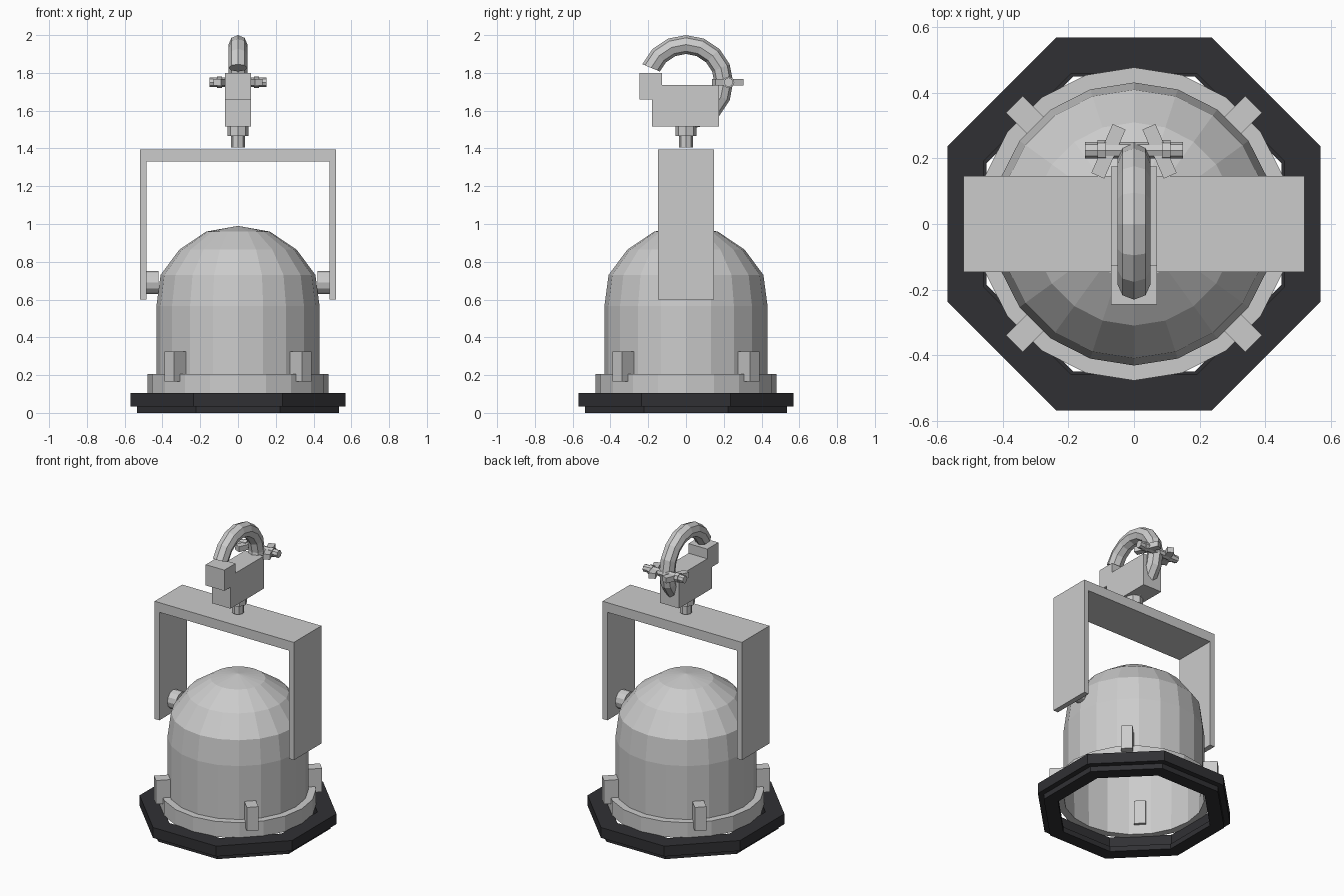
import bpy, bmesh, math
from mathutils import Matrix, Vector

if "Cube" in bpy.data.objects:
    bpy.data.objects.remove(bpy.data.objects["Cube"])


def finish(name, bm, mat=None, recalc=True):
    bmesh.ops.remove_doubles(bm, verts=bm.verts, dist=1e-5)
    if recalc:
        bmesh.ops.recalc_face_normals(bm, faces=bm.faces)
    me = bpy.data.meshes.new(name)
    bm.to_mesh(me)
    bm.free()
    ob = bpy.data.objects.new(name, me)
    bpy.context.collection.objects.link(ob)
    if mat:
        me.materials.append(mat)
    return ob


def lathe(name, profile, n, phase=0.0, closed=False, mat=None):
    """Revolve (radius, z) points around z in n flat steps."""
    bm = bmesh.new()
    rings = []
    for i in range(n):
        a = phase + 2 * math.pi * i / n
        rings.append([bm.verts.new((r * math.cos(a), r * math.sin(a), z)) for r, z in profile])
    m = len(profile)
    for i in range(n):
        p, q = rings[i], rings[(i + 1) % n]
        for j in range(m if closed else m - 1):
            k = (j + 1) % m
            if profile[k][0] < 1e-6:
                bm.faces.new((p[j], q[j], p[k]))
            else:
                bm.faces.new((p[j], q[j], q[k], p[k]))
    return finish(name, bm, mat)


def box(name, size, loc, rot=0.0):
    bm = bmesh.new()
    bmesh.ops.create_cube(bm, size=1, matrix=Matrix.Translation(loc)
                          @ Matrix.Rotation(rot, 4, 'Z') @ Matrix.Diagonal((*size, 1)))
    return finish(name, bm)


def rod(name, r, start, end, n=8):
    """Capped cylinder between two points."""
    a, b = Vector(start), Vector(end)
    bm = bmesh.new()
    q = (b - a).to_track_quat('Z', 'Y').to_matrix().to_4x4()
    bmesh.ops.create_cone(bm, cap_ends=True, segments=n, radius1=r, radius2=r,
                          depth=(b - a).length, matrix=Matrix.Translation((a + b) / 2) @ q)
    return finish(name, bm)


def prism(name, pts, half, axis):
    """Extrude a 2D outline along x or y, centred on zero."""
    bm = bmesh.new()
    place = (lambda u, w, d: (d, u, w)) if axis == 'x' else (lambda u, w, d: (u, d, w))
    sides = [[bm.verts.new(place(u, w, d)) for u, w in pts] for d in (-half, half)]
    n = len(pts)
    for s in sides:
        bm.faces.new(s)
    for i in range(n):
        j = (i + 1) % n
        bm.faces.new((sides[0][i], sides[0][j], sides[1][j], sides[1][i]))
    return finish(name, bm)


black = bpy.data.materials.new("black_metal")
black.diffuse_color = (0.03, 0.03, 0.034, 1)
black.use_nodes = True
black.node_tree.nodes["Principled BSDF"].inputs["Base Color"].default_value = black.diffuse_color

# Stepped octagonal frame (apothems converted to corner radii)
k = 1 / math.cos(math.pi / 8)
lathe("filter_frame", [(0.57 * k, 0.035), (0.57 * k, 0.105), (0.46 * k, 0.105), (0.46 * k, 0.035),
                       (0.45 * k, 0.035), (0.45 * k, 0), (0.535 * k, 0), (0.535 * k, 0.035)],
      8, math.pi / 8, True, black)

# Hollow lamp housing and its rim
lathe("housing_dome", [(0.432, 0.1), (0.432, 0.565), (0.41, 0.73), (0.31, 0.865),
                       (0.168, 0.96), (0, 0.99)], 20)
lathe("housing_rim", [(0.478, 0.1), (0.478, 0.205), (0.43, 0.205), (0.43, 0.1)], 20, closed=True)

# Four clips on the diagonals
for i in range(4):
    a = math.pi / 4 + i * math.pi / 2
    box(f"clip_{i + 1}", (0.11, 0.072, 0.16),
        (0.461 * math.cos(a), 0.461 * math.sin(a), 0.245), a)

# Yoke with side pivots
prism("yoke", [(-0.52, 0.6), (-0.52, 1.395), (0.52, 1.395), (0.52, 0.6),
               (0.485, 0.6), (0.485, 1.33), (-0.485, 1.33), (-0.485, 0.6)], 0.147, 'y')
for s, side in ((-1, "left"), (1, "right")):
    rod(f"pivot_{side}", 0.061, (s * 0.422, 0, 0.69), (s * 0.49, 0, 0.69), 12)

# Neck bolt and clamp block
rod("neck_bolt", 0.038, (0, 0, 1.405), (0, 0, 1.48))
rod("neck_collar", 0.056, (0, 0, 1.467), (0, 0, 1.52))
prism("clamp_block", [(-0.18, 1.515), (0.175, 1.515), (0.175, 1.735), (-0.127, 1.735),
                      (-0.127, 1.80), (-0.245, 1.80), (-0.245, 1.66), (-0.18, 1.66)], 0.07, 'x')

# Curved clamp hook: octagonal tube swept along an arc
bm = bmesh.new()
rings = []
for i in range(12):
    a = math.radians(157.5 - 22.5 * i)
    ring = []
    for j in range(8):
        t = j * math.pi / 4
        r = 0.2 + 0.05 * math.cos(t)
        ring.append(bm.verts.new((0.05 * math.sin(t), r * math.cos(a), 1.75 + r * math.sin(a))))
    rings.append(ring)
for p, q in zip(rings, rings[1:]):
    for j in range(8):
        bm.faces.new((p[j], p[(j + 1) % 8], q[(j + 1) % 8], q[j]))
bm.faces.new(rings[0])
bm.faces.new(rings[-1])
finish("clamp_hook", bm)

# Cross bolt with a wing nut on each side
rod("cross_bolt", 0.025, (-0.15, 0.225, 1.75), (0.15, 0.225, 1.75))
for s, side in ((-1, "left"), (1, "right")):
    box(f"wing_{side}", (0.043, 0.163, 0.036), (s * 0.078, 0.222, 1.75), s * math.radians(23.5))
    rod(f"wing_hub_{side}", 0.031, (s * 0.085, 0.225, 1.75), (s * 0.112, 0.225, 1.75))
